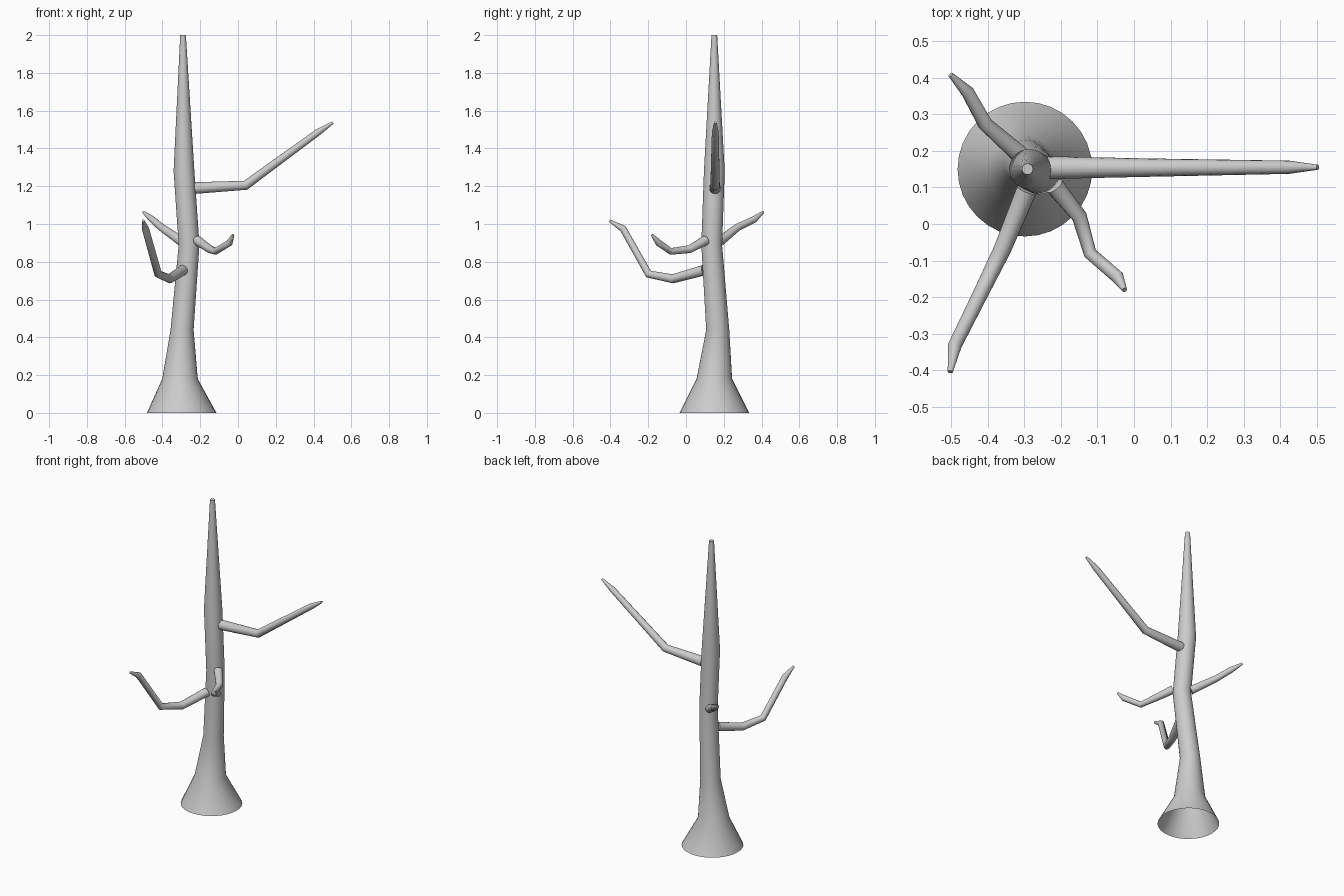
import bpy, bmesh
from math import cos, sin, tau, radians
from mathutils import Vector

if "Cube" in bpy.data.objects:
    bpy.data.objects.remove(bpy.data.objects["Cube"])


def tube(name, path, sides, level=False, cap_start=True):
    """Tapered tube through (x, y, z, radius) points."""
    pts = [Vector(p[:3]) for p in path]
    bm = bmesh.new()
    rings, u = [], None
    for i, p in enumerate(pts):
        d_in = (p - pts[max(i - 1, 0)]).normalized()
        d_out = (pts[min(i + 1, len(pts) - 1)] - p).normalized()
        t = Vector((0, 0, 1)) if level else (d_in + d_out).normalized()
        if u is None:
            u = Vector((1, 0, 0)) if level else t.orthogonal()
        u = (u - t * u.dot(t)).normalized()
        v = t.cross(u)
        r = path[i][3]
        rings.append([bm.verts.new(p + r * (cos(tau * k / sides) * u + sin(tau * k / sides) * v))
                      for k in range(sides)])
    for a, b in zip(rings, rings[1:]):
        for k in range(sides):
            n = (k + 1) % sides
            bm.faces.new((a[k], a[n], b[n], b[k]))
    bm.faces.new(rings[-1])
    if cap_start:
        bm.faces.new(rings[0][::-1])
    mesh = bpy.data.meshes.new(name)
    bm.to_mesh(mesh)
    bm.free()
    ob = bpy.data.objects.new(name, mesh)
    bpy.context.collection.objects.link(ob)
    bpy.ops.object.select_all(action='DESELECT')
    ob.select_set(True)
    bpy.context.view_layer.objects.active = ob
    bpy.ops.object.shade_smooth_by_angle(angle=radians(50))
    return ob


# Trunk: flared foot, slight bends, open underneath
tube("trunk", [(-0.298, 0.15, 0, 0.184), (-0.307, 0.15, 0.18, 0.094),
               (-0.296, 0.168, 0.44, 0.061), (-0.259, 0.136, 0.89, 0.055),
               (-0.286, 0.15, 1.28, 0.055), (-0.291, 0.15, 2.0, 0.015)],
     32, level=True, cap_start=False)

# Branches, from trunk surface to tip
branches = {
    "upper_right_branch": [(-0.235, 0.154, 1.19, 0.031), (0.04, 0.154, 1.205, 0.025),
                           (0.425, 0.155, 1.487, 0.018), (0.502, 0.155, 1.537, 0.007)],
    "front_left_branch": [(-0.293, 0.093, 0.755, 0.028), (-0.36, -0.07, 0.71, 0.024),
                          (-0.423, -0.198, 0.735, 0.021), (-0.49, -0.333, 0.975, 0.019),
                          (-0.502, -0.404, 1.017, 0.007)],
    "back_left_branch": [(-0.295, 0.175, 0.905, 0.026), (-0.407, 0.274, 0.983, 0.02),
                         (-0.454, 0.36, 1.024, 0.018), (-0.501, 0.408, 1.063, 0.007)],
    "front_right_branch": [(-0.217, 0.104, 0.914, 0.026), (-0.149, 0.02, 0.867, 0.021),
                           (-0.12, -0.08, 0.855, 0.018), (-0.045, -0.145, 0.9, 0.018),
                           (-0.026, -0.18, 0.943, 0.007)],
}
for name, path in branches.items():
    tube(name, path, 16)
